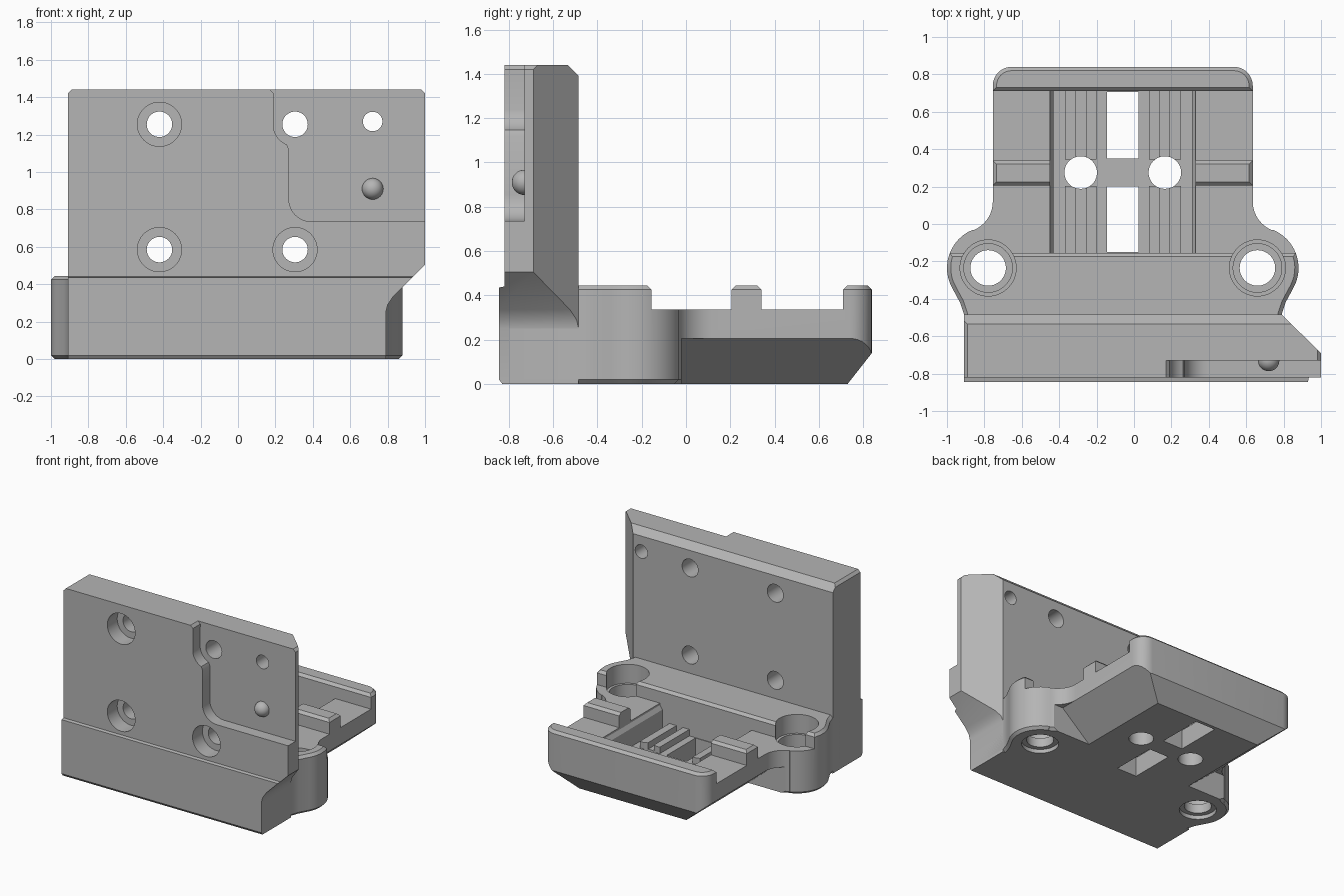
import bpy, bmesh, math
from mathutils import Vector

if "Cube" in bpy.data.objects:
    bpy.data.objects.remove(bpy.data.objects["Cube"])

grey = bpy.data.materials.new("plain grey")
grey.use_nodes = True
COLOUR = (0.46, 0.46, 0.46, 1)
grey.diffuse_color = COLOUR
grey.node_tree.nodes["Principled BSDF"].inputs["Base Color"].default_value = COLOUR

CX = -0.06          # symmetry line of the carriage
EAR_X, EAR_Y = 0.72, -0.235


def add(name, bm):
    bmesh.ops.recalc_face_normals(bm, faces=bm.faces)
    mesh = bpy.data.meshes.new(name)
    bm.to_mesh(mesh)
    bm.free()
    mesh.materials.append(grey)
    ob = bpy.data.objects.new(name, mesh)
    bpy.context.collection.objects.link(ob)
    return ob


def prism(name, points, axis, lo, hi, chamfer=0):
    """Extrude a 2D outline along an axis, optionally chamfering both end rims."""
    place = {"x": lambda a, b: (lo, a, b),
             "y": lambda a, b: (a, lo, b),
             "z": lambda a, b: (a, b, lo)}[axis]
    bm = bmesh.new()
    face = bm.faces.new([bm.verts.new(place(a, b)) for a, b in points])
    geom = bmesh.ops.extrude_face_region(bm, geom=[face])["geom"]
    shift = Vector([(hi - lo) if axis == k else 0 for k in "xyz"])
    bmesh.ops.translate(bm, vec=shift, verts=[g for g in geom if isinstance(g, bmesh.types.BMVert)])
    if chamfer:
        k = "xyz".index(axis)
        rims = [e for e in bm.edges if abs(e.verts[0].co[k] - e.verts[1].co[k]) < 1e-5]
        bmesh.ops.bevel(bm, geom=rims, offset=chamfer, segments=1, affect='EDGES')
    return add(name, bm)


def box(name, x, y, z):
    return prism(name, [(x[0], y[0]), (x[1], y[0]), (x[1], y[1]), (x[0], y[1])], "z", *z)


def arc(cx, cy, r, start, end, n=12):
    return [(cx + r * math.cos(t), cy + r * math.sin(t))
            for t in (math.radians(start + (end - start) * i / n) for i in range(n + 1))]


def disc(name, cx, cy, r, axis, lo, hi):
    return prism(name, arc(cx, cy, r, 0, 360, 48)[:-1], axis, lo, hi)


def cut(ob, *cutters):
    for c in cutters:
        c.hide_render = True
        m = ob.modifiers.new("cut", 'BOOLEAN')
        m.operation, m.solver, m.object = 'DIFFERENCE', 'EXACT', c
        bpy.ops.object.select_all(action='DESELECT')
        ob.select_set(True)
        bpy.context.view_layer.objects.active = ob
        bpy.ops.object.modifier_apply(modifier=m.name)
        bpy.data.objects.remove(c)


def smooth(ob):
    bpy.ops.object.select_all(action='DESELECT')
    ob.select_set(True)
    bpy.context.view_layer.objects.active = ob
    bpy.ops.object.shade_smooth_by_angle(angle=math.radians(30))


def mirrored(half):
    return half + [(-a, b) for a, b in reversed(half)]


def centred(points):
    return [(a + CX, b) for a, b in points]


# Carriage base: outline with two ears, blended into a rounded rear plate
half = [(0.85, -0.8), (0.85, -0.48), (0.87, -0.42)]
half += arc(EAR_X, EAR_Y, 0.22, -30, 68)
half += arc(EAR_X + 0.14, EAR_Y + 0.355, 0.165, 248, 180)
half += arc(0.595, 0.74, 0.1, 0, 90, 8)
base = prism("carriage_base", centred(mirrored(half)), "z", 0, 0.445, 0.02)

# Slanted underside at the rear and both sides
cut(base, prism("rear_slant", [(0.715, -0.02), (0.85, 0.152), (0.95, 0.152), (0.95, -0.02)], "x", -1.2, 1.2))
for s in (-1, 1):
    slant = [(s * 0.431, -0.02), (s * 0.695, 0.205), (s * 1.0, 0.205), (s * 1.0, -0.02)]
    cut(base, prism("side_slant", centred(slant), "y", -0.02, 1))

# Lowered shelves leave the cross ribs and rear lip standing
for y0, y1 in ((-0.155, 0.205), (0.34, 0.71)):
    shelf = [(y0, 0.335), (y1, 0.335), (y1, 0.425), (y1 + 0.02, 0.445), (y1 + 0.02, 0.6),
             (y0 - 0.02, 0.6), (y0 - 0.02, 0.445), (y0, 0.425)]
    cut(base, prism("shelf", shelf, "x", -1.2, 1.2))

# Central channel, ridged except between the round holes
wall_side = [(0.39, 0.6), (0.39, 0.32), (0.37, 0.29), (0.37, 0.15)]
ridges = [(0.31, 0.15), (0.31, 0.2), (0.25, 0.2), (0.25, 0.15),
          (0.195, 0.15), (0.195, 0.2), (0.14, 0.2), (0.14, 0.15)]
for y0, y1, extra in ((-0.155, 0.205, ridges), (0.204, 0.345, []), (0.344, 0.71, ridges)):
    cut(base, prism("channel", centred(mirrored(wall_side + extra)), "y", y0, y1))
for y0, y1 in ((-0.15, 0.2), (0.35, 0.705)):
    cut(base, box("slot", (CX - 0.085, CX + 0.085), (y0, y1), (-0.1, 0.5)))

# Round holes and stepped ear bores
for s in (-1, 1):
    cut(base, disc("round_hole", CX + s * 0.225, 0.275, 0.087, "z", -0.1, 0.5))
    for r, lo, hi in ((0.15, 0.3, 0.6), (0.13, 0.1, 0.5), (0.095, -0.1, 0.4), (0.13, -0.1, 0.03)):
        cut(base, disc("ear_bore", CX + s * EAR_X, EAR_Y, r, "z", lo, hi))

# Upright mounting wall with a thicker foot
profile = [(-0.83, 0), (-0.485, 0), (-0.485, 1.39), (-0.535, 1.44), (-0.82, 1.44),
           (-0.82, 0.44), (-0.845, 0.435), (-0.845, 0.02)]
wall = prism("mounting_wall", profile, "x", -0.91, 1.0)
cut(wall,
    prism("back_corner", [(0.79, -0.485), (1.0, -0.69), (1.1, -0.79), (1.1, -0.4), (0.7, -0.4)], "z", -0.1, 1.6),
    prism("under_step", [(0.79, -0.1), (0.79, 0.25), (0.8, 0.29), (0.83, 0.335), (1.1, 0.605), (1.1, -0.1)],
          "y", -1, 0),
    prism("left_top", [(-0.93, 1.4), (-0.93, 1.46), (-0.87, 1.46)], "y", -1, 0),
    prism("right_top", [(1.02, 1.4), (1.02, 1.46), (0.96, 1.46)], "y", -1, 0))

# Recessed pocket at the front, upper right
pocket = [(1.1, 0.735), (1.1, 1.6), (0.17, 1.6), (0.17, 1.44), (0.19, 1.42)]
pocket += arc(0.305, 1.255, 0.117, 188, 248, 8) + [(0.272, 1.12)]
pocket += arc(0.392, 0.855, 0.12, 180, 270, 10)
cut(wall, prism("pocket", pocket, "y", -1, -0.73))

# Bolt holes, counterbored where the wall is full thickness
for x in (-0.42, 0.305):
    for z in (0.585, 1.255):
        cut(wall, disc("bolt_hole", x, z, 0.068, "y", -1, 0))
        if x < 0 or z < 1:
            cut(wall, disc("counterbore", x, z, 0.118, "y", -1, -0.7))
cut(wall, disc("pin_hole", 0.72, 1.27, 0.052, "y", -1, 0))

# Locating ball in the pocket
bm = bmesh.new()
bmesh.ops.create_uvsphere(bm, u_segments=32, v_segments=16, radius=0.057)
bmesh.ops.translate(bm, vec=(0.72, -0.73, 0.91), verts=bm.verts)
ball = add("locating_ball", bm)

# Arched tie loop on the right side
loop = prism("tie_loop", arc(-0.739, 0.25, 0.241, 135, 225, 24), "y", -0.72, -0.59, 0.015)
cut(loop, box("tie_slot", (-0.95, -0.88), (-0.9, -0.4), (0.2, 0.31)))

for part in (base, wall, ball, loop):
    smooth(part)
